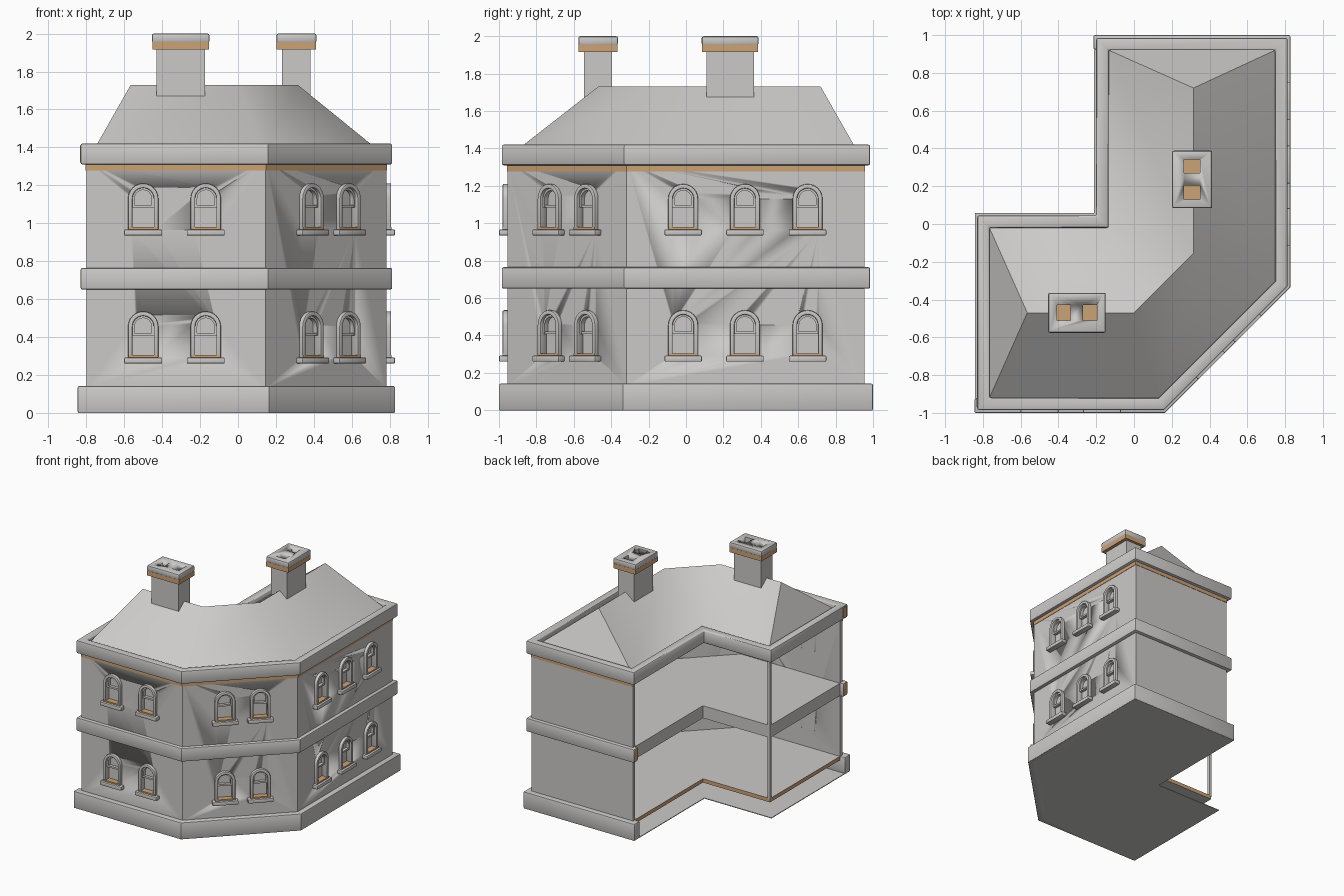
import bpy, bmesh, math
from mathutils import Matrix, Vector

cube = bpy.data.objects.get("Cube")
if cube:
    bpy.data.objects.remove(cube)


def material(name, rgb):
    m = bpy.data.materials.new(name)
    m.use_nodes = True
    m.diffuse_color = (*rgb, 1)
    m.node_tree.nodes["Principled BSDF"].inputs["Base Color"].default_value = (*rgb, 1)
    return m


STONE = material("pale_stone", (0.6, 0.59, 0.58))
BROWN = material("tan_brown", (0.6, 0.36, 0.18))


def finish(name, bm, mats, bevel=0, paint=None, place=None):
    """Bevel, colour and shade a bmesh, then link it as an object."""
    bmesh.ops.recalc_face_normals(bm, faces=bm.faces)
    if bevel:
        edges = [e for e in bm.edges if e.is_manifold and e.calc_face_angle() > 1]
        bmesh.ops.bevel(bm, geom=edges, offset=bevel, segments=2, profile=0.5, affect='EDGES')
    bm.normal_update()
    for f in bm.faces:
        f.smooth = True
        f.material_index = 1 if paint and paint(f) else 0
    mesh = bpy.data.meshes.new(name)
    bm.to_mesh(mesh)
    bm.free()
    mesh.set_sharp_from_angle(angle=math.radians(35))
    for m in mats:
        mesh.materials.append(m)
    return link(name, mesh, place)


def link(name, mesh, place=None):
    ob = bpy.data.objects.new(name, mesh)
    bpy.context.collection.objects.link(ob)
    if place:
        ob.matrix_world = place
    return ob


def add_prism(bm, pts, z0, z1):
    low = [bm.verts.new((x, y, z0)) for x, y in pts]
    top = [bm.verts.new((x, y, z1)) for x, y in pts]
    bm.faces.new(low[::-1])
    bm.faces.new(top)
    for i in range(len(pts)):
        j = (i + 1) % len(pts)
        bm.faces.new((low[i], low[j], top[j], top[i]))
    return low + top


def prism(name, pts, z0, z1, mats=(STONE,), **kw):
    bm = bmesh.new()
    add_prism(bm, pts, z0, z1)
    return finish(name, bm, mats, **kw)


def strip(name, outer, inner, z0, z1, mats=(STONE,), closed=False, **kw):
    """Solid band between two matching outlines."""
    bm = bmesh.new()
    rows = [[bm.verts.new(p) for p in ((*o, z0), (*o, z1), (*i, z1), (*i, z0))]
            for o, i in zip(outer, inner)]
    pairs = list(zip(rows, rows[1:])) + ([(rows[-1], rows[0])] if closed else [])
    for a, b in pairs:
        for k in range(4):
            n = (k + 1) % 4
            bm.faces.new((a[k], b[k], b[n], a[n]))
    if not closed:
        bm.faces.new(rows[0])
        bm.faces.new(rows[-1])
    return finish(name, bm, mats, **kw)


def rect(x0, x1, y0, y1):
    return [(x0, y0), (x1, y0), (x1, y1), (x0, y1)]


def offset(pts, d):
    """Outset a counter-clockwise outline with mitred corners."""
    out = []
    for i, p in enumerate(pts):
        p = Vector(p)
        a = (p - Vector(pts[i - 1])).normalized()
        b = (Vector(pts[(i + 1) % len(pts)]) - p).normalized()
        na, nb = Vector((a.y, -a.x)), Vector((b.y, -b.x))
        out.append(tuple(p + (na + nb) * d / (1 + na.dot(nb))))
    return out


def cut(ob, cutter):
    mod = ob.modifiers.new("cut", 'BOOLEAN')
    mod.object = cutter
    mod.solver = 'EXACT'
    bpy.context.view_layer.objects.active = ob
    bpy.ops.object.modifier_apply(modifier=mod.name)
    bpy.data.objects.remove(cutter)


# Footprint: the first five points are the closed street sides, the rest is open
PLAN = [(-0.8, -0.955), (0.146, -0.955), (0.783, -0.318), (0.783, 0.955),
        (-0.17, 0.955), (-0.17, 0.015), (-0.8, 0.015)]


def street(name, out, inn, z0, z1, **kw):
    """Band along the street sides with squared ends."""
    outer, inner = offset(PLAN, out)[:5], offset(PLAN, inn)[:5]
    for k in (0, 4):
        inner[k] = (outer[k][0], inner[k][1])
    return strip(name, outer, inner, z0, z1, **kw)


def faces_west(f):
    return f.normal.x < -0.9


def faces_open_side(f):
    return abs(f.normal.z) < 0.5


# Base, walls and bands
two = (STONE, BROWN)
prism("bottom_plate", offset(PLAN, 0.042), 0, 0.006)
street("plinth", 0.045, -0.03, 0, 0.142, bevel=0.008)
prism("ground_floor", offset(PLAN, -0.002), 0.108, 0.14, two, paint=faces_open_side)
walls = street("walls", 0, -0.03, 0.13, 1.33)
street("middle_band", 0.03, -0.03, 0.65, 0.765, mats=two, bevel=0.01, paint=faces_west)
prism("upper_floor", offset(PLAN, -0.002), 0.655, 0.76)
street("frieze", 0.003, -0.005, 1.278, 1.315, mats=(BROWN,))
prism("ceiling", offset(PLAN, -0.002), 1.32, 1.38)
strip("parapet", offset(PLAN, 0.03), offset(PLAN, -0.035), 1.31, 1.42, two, closed=True, bevel=0.01)
prism("parapet_end", rect(-0.834, -0.82, -0.97, -0.92), 1.32, 1.41, (BROWN,))
prism("corner_post", rect(-0.8, -0.778, -0.007, 0.015), 0.13, 1.33)

# Hipped roof with a bent ridge
bm = bmesh.new()
eave = [bm.verts.new((x, y, 1.378)) for x, y in offset(PLAN, -0.034)]
west, bend_w, bend_e, north = [bm.verts.new((x, y, 1.73)) for x, y in
                               ((-0.565, -0.47), (0, -0.47), (0.315, -0.155), (0.315, 0.72))]
sw, s, e, ne, nw, nook, wn = eave
for face in ((sw, s, bend_w, west), (s, e, bend_e, bend_w), (e, ne, north, bend_e), (ne, nw, north),
             (nw, nook, bend_e, north), (nook, bend_w, bend_e), (nook, wn, west, bend_w), (wn, sw, west)):
    bm.faces.new(face)
finish("roof", bm, (STONE,))


# Chimneys, with square flues cut down to the brown course
def chimney(name, cx, cy, along_x):
    def box(u, v, du=0):
        return (rect(cx + du - u, cx + du + u, cy - v, cy + v) if along_x
                else rect(cx - v, cx + v, cy + du - u, cy + du + u))
    prism(name + "_shaft", box(0.127, 0.075), 1.6, 1.93)
    prism(name + "_course", box(0.15, 0.104), 1.915, 1.955, (BROWN,))
    cap = prism(name + "_cap", box(0.152, 0.106), 1.952, 2.0, bevel=0.01)
    bm = bmesh.new()
    for side in (-1, 1):
        add_prism(bm, box(0.036, 0.042, side * 0.069), 1.9, 2.1)
    cut(cap, finish("flue_cutter", bm, (STONE,)))


chimney("front_chimney", -0.302, -0.47, True)
chimney("back_chimney", 0.308, 0.236, False)


# Arched sash windows
def arch(w, base=0, spring=0.165):
    curve = [(w * math.cos(t * math.pi / 12), spring + w * math.sin(t * math.pi / 12)) for t in range(13)]
    return [(w, base)] + curve + [(-w, base)]


places = []
for z in (0.29, 0.965):
    spots = [(x, -0.955, 0) for x in (-0.5, -0.17)]
    spots += [(x, x - 1.101, 45) for x in (0.38, 0.575)]
    spots += [(0.783, y, 90) for y in (-0.015, 0.315, 0.65)]
    for x, y, turn in spots:
        places.append(Matrix.Translation((x, y, z)) @ Matrix.Rotation(math.radians(turn), 4, 'Z')
                      @ Matrix.Rotation(math.radians(90), 4, 'X'))

bm = bmesh.new()
for p in places:
    bmesh.ops.transform(bm, matrix=p, verts=add_prism(bm, arch(0.062), -0.08, 0.05))
cut(walls, finish("window_cutter", bm, (STONE,)))

parts = [
    strip("window_frame", arch(0.08), arch(0.056), -0.03, 0.025, bevel=0.006, place=places[0]),
    prism("window_sill", rect(-0.1, 0.1, -0.03, 0.002), -0.01, 0.045, bevel=0.006, place=places[0]),
    prism("window_pane", arch(0.06), -0.03, -0.022, place=places[0]),
    strip("upper_sash", arch(0.057, 0.12), arch(0.045, 0.12), -0.025, 0.005, place=places[0]),
    prism("sash_rail", rect(-0.057, 0.057, 0.118, 0.132), -0.025, 0.003, place=places[0]),
    prism("bottom_rail", rect(-0.078, 0.078, 0, 0.014), -0.025, 0.027, (BROWN,), place=places[0]),
]
for part in parts:
    for p in places[1:]:
        link(part.name, part.data, p)
